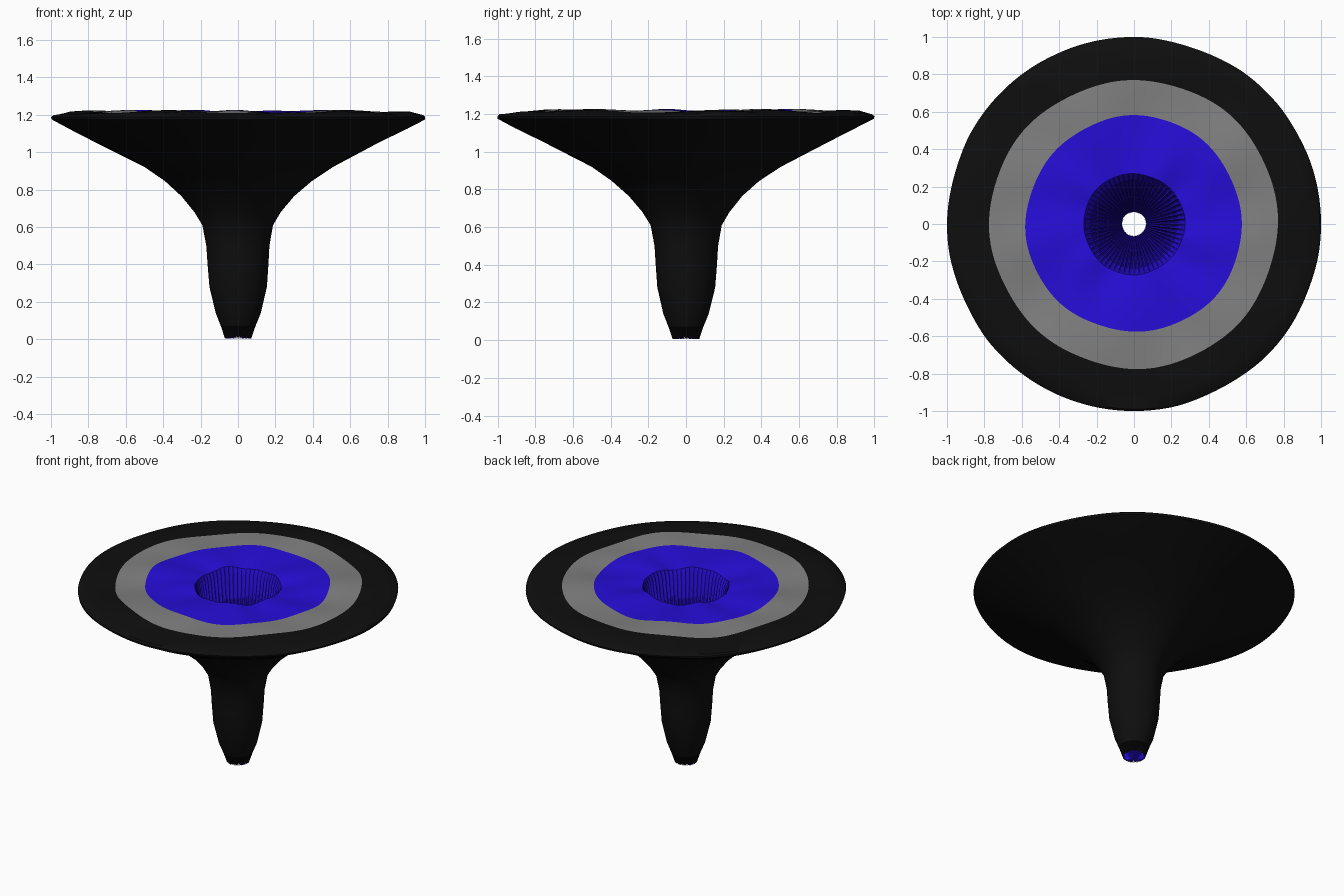
import bpy, bmesh, math

if "Cube" in bpy.data.objects:
    bpy.data.objects.remove(bpy.data.objects["Cube"])

N = 180      # segments around
PLEATS = 60  # folds in the throat


def material(name, colour):
    m = bpy.data.materials.new(name)
    m.diffuse_color = (*colour, 1)
    m.use_nodes = True
    m.node_tree.nodes["Principled BSDF"].inputs["Base Color"].default_value = m.diffuse_color
    return m


black = material("black", (0.0045, 0.0045, 0.0045))
grey = material("grey", (0.22, 0.22, 0.22))
blue = material("blue", (0.02, 0.004, 0.70))


def point(a, r, z, pleat=0.0, teeth=0.0):
    """Place a ring point with a gentle hand-made wobble."""
    r *= 1 + 0.012 * math.sin(3 * a + 4 * z + 9 * r) * (1 - 0.7 * r) + 0.004 * math.sin(8 * a + 1)
    r = min(r, 1.0) - pleat * (0.5 + 0.5 * math.cos(PLEATS * a))
    if z > 1.2:  # uneven top surface
        z += 0.007 * math.sin(5 * a + 7 * r) + 0.004 * math.sin(9 * a - 6 * r)
    z += teeth * (0.5 + 0.5 * math.cos(PLEATS * a))
    return (r * math.cos(a), r * math.sin(a), z)


def lathe(name, profile, mat, sharp=40):
    """Revolve (r, z, pleat, teeth) points; profile runs up the outside then inwards."""
    bm = bmesh.new()
    rings = [[bm.verts.new(point(2 * math.pi * i / N, *p)) for i in range(N)] for p in profile]
    for lo, hi in zip(rings, rings[1:]):
        for i in range(N):
            j = (i + 1) % N
            bm.faces.new((lo[i], lo[j], hi[j], hi[i]))
    me = bpy.data.meshes.new(name)
    bm.to_mesh(me)
    bm.free()
    me.materials.append(mat)
    ob = bpy.data.objects.new(name, me)
    bpy.context.collection.objects.link(ob)
    bpy.context.view_layer.objects.active = ob
    ob.select_set(True)
    bpy.ops.object.shade_smooth_by_angle(angle=math.radians(sharp))
    ob.select_set(False)
    return ob


# Black underside: stem flaring into the cap
lathe("stem_and_underside", [
    (0.07, 0.0, 0, 0.02), (0.092, 0.07), (0.12, 0.14), (0.153, 0.28), (0.162, 0.40),
    (0.168, 0.50), (0.188, 0.61), (0.23, 0.68), (0.30, 0.765), (0.39, 0.845),
    (0.50, 0.92), (0.76, 1.055), (0.90, 1.125), (0.995, 1.175), (1.0, 1.188)], black)

# Top surface: three concentric bands
lathe("outer_band", [(1.0, 1.188), (0.985, 1.199), (0.92, 1.208), (0.84, 1.213), (0.77, 1.215)], black)
lathe("middle_band", [(0.77, 1.215), (0.70, 1.216), (0.64, 1.216), (0.577, 1.216)], grey)
lathe("inner_band", [(0.577, 1.216), (0.50, 1.216), (0.42, 1.214), (0.34, 1.212), (0.27, 1.208)], blue)

# Pleated throat running down through the stem to an open end
lathe("throat", [
    (0.27, 1.208), (0.262, 1.17, 0.012), (0.225, 0.90, 0.014), (0.18, 0.66, 0.014),
    (0.155, 0.45, 0.012), (0.142, 0.28, 0.01), (0.108, 0.14, 0.008), (0.066, 0.0, 0.004, 0.02)], blue)
